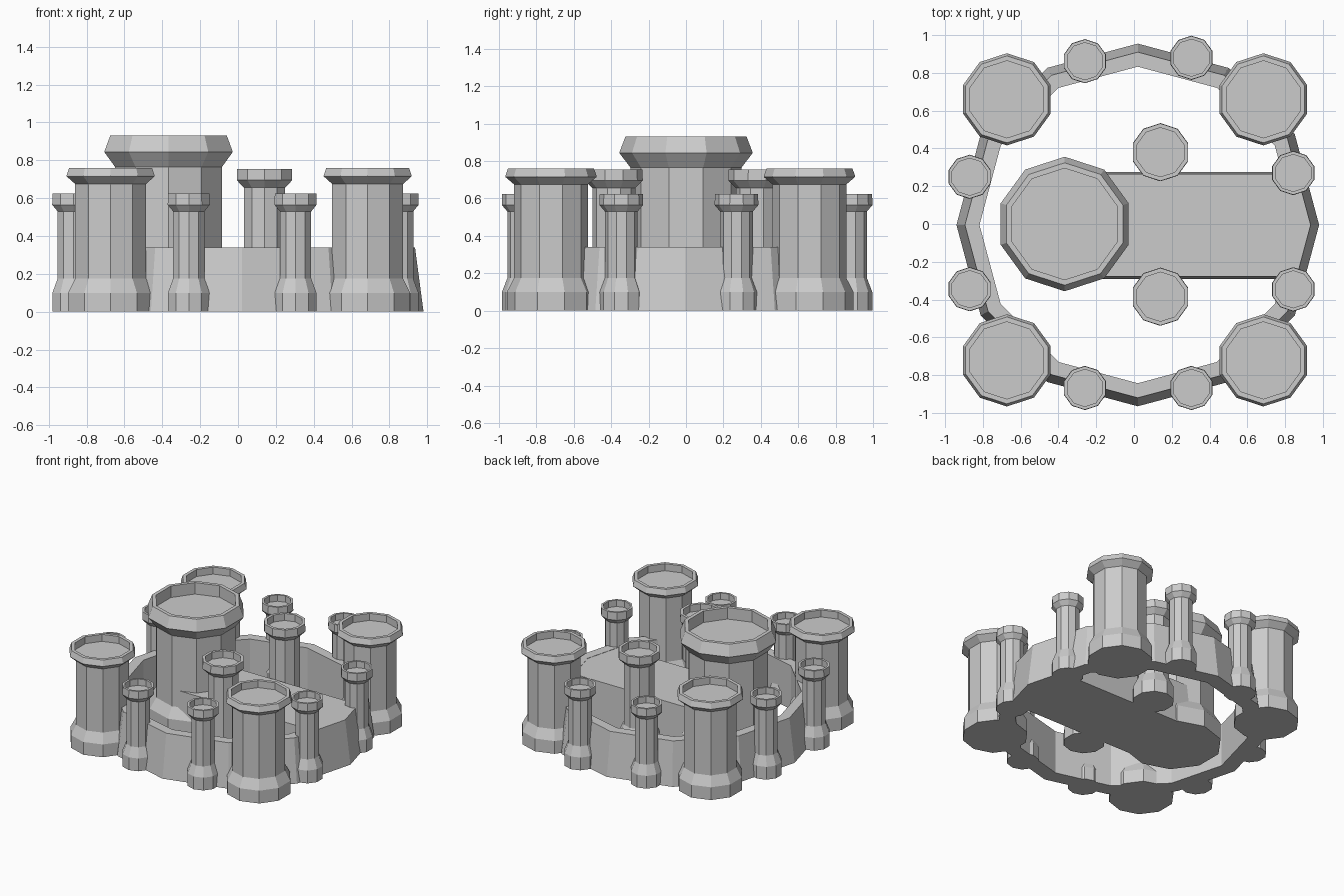
import bpy, bmesh
from math import cos, sin, pi

if "Cube" in bpy.data.objects:
    bpy.data.objects.remove(bpy.data.objects["Cube"])


def lathe(name, x, y, profile, sides, closed=False):
    """Turn a (radius, height) profile into a flat-faced round part."""
    bm = bmesh.new()
    rings = [[bm.verts.new((x + r * cos(pi / 2 + 2 * pi * i / sides),
                            y + r * sin(pi / 2 + 2 * pi * i / sides), z))
              for i in range(sides)] for r, z in profile]
    pairs = list(zip(rings, rings[1:]))
    if closed:
        pairs.append((rings[-1], rings[0]))
    else:
        bm.faces.new(rings[0][::-1])
        bm.faces.new(rings[-1])
    for a, b in pairs:
        for i in range(sides):
            j = (i + 1) % sides
            bm.faces.new((a[i], a[j], b[j], b[i]))
    bmesh.ops.recalc_face_normals(bm, faces=bm.faces)
    return finish(name, bm)


def finish(name, bm):
    mesh = bpy.data.meshes.new(name)
    bm.to_mesh(mesh)
    bm.free()
    ob = bpy.data.objects.new(name, mesh)
    bpy.context.collection.objects.link(ob)
    return ob


def tower(name, x, y, foot, shaft, crown, rim, inner, zs):
    """Ten-sided tower: foot, shaft, flared crown and sunken roof."""
    foot_z, shaft_z, flare_z, crown_z, belt_z, top, floor = zs
    lathe(name, x, y, [(foot, 0), (foot, foot_z), (shaft, shaft_z), (shaft, flare_z),
                       (crown, crown_z), (crown, belt_z), (rim, top),
                       (inner, top), (inner, floor)], 10)


# Keep
tower("keep", -0.367, 0, 0.345, 0.297, 0.356, 0.324, 0.295,
      (0.13, 0.21, 0.765, 0.843, 0.847, 0.93, 0.84))

# Four corner towers
for x in (-0.673, 0.685):
    for y in (-0.722, 0.66):
        tower("corner_tower", x, y, 0.236, 0.197, 0.244, 0.23, 0.204,
              (0.1, 0.175, 0.675, 0.715, 0.72, 0.76, 0.705))

# Two inner towers beside the hall
for y in (-0.385, 0.38):
    tower("inner_tower", 0.14, y, 0.15, 0.114, 0.154, 0.152, 0.13,
          (0.1, 0.175, 0.655, 0.695, 0.70, 0.755, 0.70))

# Eight wall turrets
turrets = [(-0.26, 0.862), (0.304, 0.88), (-0.26, -0.868), (0.304, -0.868),
           (-0.87, 0.25), (0.843, 0.27), (-0.87, -0.345), (0.843, -0.346)]
for x, y in turrets:
    tower("wall_turret", x, y, 0.116, 0.087, 0.117, 0.115, 0.098,
          (0.1, 0.175, 0.53, 0.565, 0.57, 0.625, 0.575))

# Twelve-sided curtain wall with a sloping outer face
lathe("curtain_wall", 0.02, -0.005,
      [(0.96, 0), (0.915, 0.34), (0.838, 0.34), (0.838, 0)], 12, closed=True)

# Hall between the keep and the wall, sides leaning in slightly
bm = bmesh.new()
bmesh.ops.create_cube(bm, size=1)
for v in bm.verts:
    top = v.co.z > 0
    v.co.x = 0.87 if v.co.x > 0 else -0.36
    v.co.y = -0.007 + (1 if v.co.y > 0 else -1) * (0.272 if top else 0.283)
    v.co.z = 0.338 if top else 0
finish("hall", bm)
